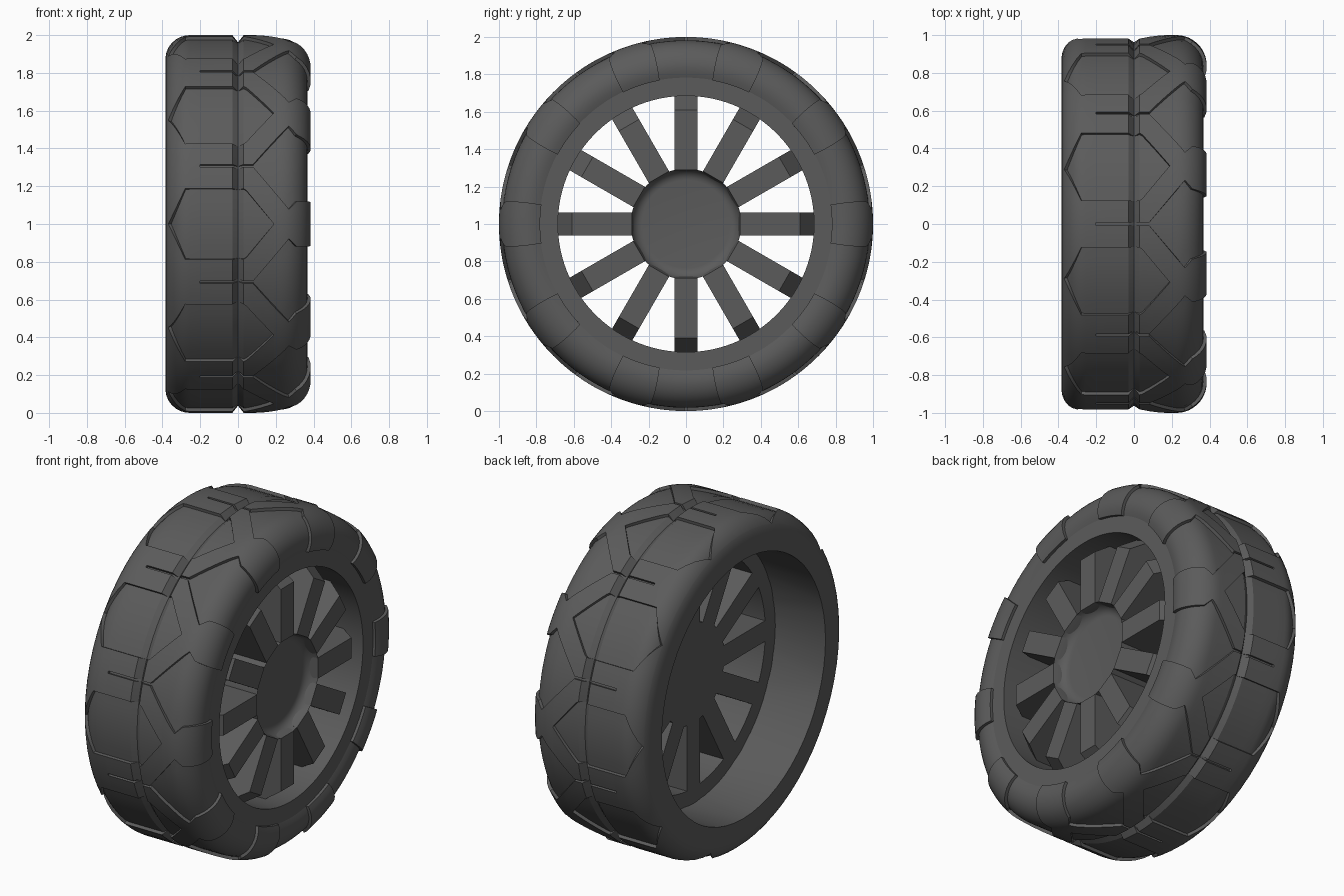
import bpy, bmesh, math
from math import sin, cos, radians

if "Cube" in bpy.data.objects:
    bpy.data.objects.remove(bpy.data.objects["Cube"])

rubber = bpy.data.materials.new("dark_grey")
rubber.diffuse_color = (0.105, 0.105, 0.105, 1)
rubber.use_nodes = True
rubber.node_tree.nodes["Principled BSDF"].inputs["Base Color"].default_value = rubber.diffuse_color


def at(x, r, deg):
    """Point on the wheel: axle along x, angle 0 faces the front."""
    a = radians(deg)
    return (x, -r * cos(a), 1 + r * sin(a))


def finish(name, bm):
    bmesh.ops.remove_doubles(bm, verts=bm.verts, dist=1e-5)
    bmesh.ops.dissolve_degenerate(bm, edges=bm.edges, dist=1e-6)
    bmesh.ops.recalc_face_normals(bm, faces=bm.faces)
    me = bpy.data.meshes.new(name)
    bm.to_mesh(me)
    bm.free()
    ob = bpy.data.objects.new(name, me)
    bpy.context.collection.objects.link(ob)
    me.materials.append(rubber)
    bpy.ops.object.select_all(action='DESELECT')
    ob.select_set(True)
    bpy.context.view_layer.objects.active = ob
    bpy.ops.object.shade_smooth_by_angle(angle=radians(32))
    return ob


def skin(bm, rings, closed):
    """Join neighbouring rings of points with quads."""
    rows = [[bm.verts.new(p) for p in ring] for ring in rings]
    pairs = list(zip(rows, rows[1:])) + ([(rows[-1], rows[0])] if closed else [])
    for a, b in pairs:
        n = len(a)
        for i in range(n):
            j = (i + 1) % n
            bm.faces.new((a[i], a[j], b[j], b[i]))


def lathe(name, profile, closed, seg=120):
    bm = bmesh.new()
    skin(bm, [[at(x, r, 360 * i / seg) for i in range(seg)] for x, r in profile], closed)
    return finish(name, bm)


def lerp(x, pts):
    for (x0, v0), (x1, v1) in zip(pts, pts[1:]):
        if x0 <= x <= x1:
            return v0 + (v1 - v0) * (x - x0) / (x1 - x0)
    return None


# Tyre profile: x, radius, outward normal
prof = [(-.385, .78, 0, 0), (-.385, .84, -1, 0)]
for p in (90, 75, 63, 62, 56, 46, 34, 22, 11, 0):
    s, c = sin(radians(p)), cos(radians(p))
    prof.append((-.255 - .13 * s, .87 + .13 * c, -s, c))
for x in (-.202, -.2, -.12, -.03):
    prof.append((x, 1, 0, 1))
prof.append((0, .962, 0, 0))                     # centre groove
for x in (.03, .045, .08, .12, .16, .19, .192, .225):
    prof.append((x, 1, 0, 1))
for p in (8, 16.3, 24, 32, 42, 52, 62, 72, 82, 90):
    s, c = sin(radians(p)), cos(radians(p))
    prof.append((.225 + .16 * s, .84 + .16 * c, s, c))
prof += [(.382, .81, 1, 0), (.372, .78, 1, 0), (.34, .78, 0, 0)]

# Half angles of the sunken tread shapes, by x
TIP = -.255 - .13 * sin(radians(62))
HEX = [(TIP - 1e-6, 0), (-.28, 10.8), (.03, 10.8), (.045, 10.2), (.19, 0)]
SHOULDER = [(-.2, .4), (.08, .4), (.27, 13.5), (.31, 11), (.3851, 10.3)]
DEPTH, PITCH, N = .018, 18, 3


def tread_ring(x, r, nx, nr):
    h1, h2 = lerp(x, HEX), lerp(x, SHOULDER)
    d1 = 0 if h1 is None else DEPTH
    d2 = 0 if h2 is None else DEPTH
    b1, b2 = h1 or 0, PITCH - (h2 or 0)
    half = []
    for lo, hi, d in ((0, b1, d1), (b1, b2, 0), (b2, PITCH, d2)):
        half += [(lo + (hi - lo) * i / N, d) for i in range(N + 1)]
    sector = half + [(2 * PITCH - a, d) for a, d in reversed(half)]
    return [at(x - nx * d, r - nr * d, k * 2 * PITCH + a)
            for k in range(10) for a, d in sector]


bm = bmesh.new()
skin(bm, [tread_ring(*p) for p in prof], True)
finish("tyre", bm)

# Rim ring that carries the spokes
lathe("rim", [(-.05, .685), (-.05, .785), (.355, .785), (.355, .685)], True)

# Hub with a dished, rounded front
dish = [(.33 - .07 * sin(radians(p)), .235 + .06 * cos(radians(p)))
        for p in range(0, 91, 15)]
lathe("hub", [(-.05, 0), (-.05, .295)] + dish + [(.26, 0)], False)

# Twelve deep spokes with a sloped outer end
SPOKE = [(-.05, .27), (-.05, .70), (.20, .70), (.33, .61), (.33, .29), (.25, .27)]
bm = bmesh.new()
for k in range(12):
    a = radians(30 * k)
    sides = []
    for w in (-.0625, .0625):
        sides.append([bm.verts.new((x, -r * cos(a) + w * sin(a), 1 + r * sin(a) + w * cos(a)))
                      for x, r in SPOKE])
    lo, hi = sides
    bm.faces.new(lo)
    bm.faces.new(hi[::-1])
    for i in range(len(SPOKE)):
        j = (i + 1) % len(SPOKE)
        bm.faces.new((lo[i], lo[j], hi[j], hi[i]))
finish("spokes", bm)
